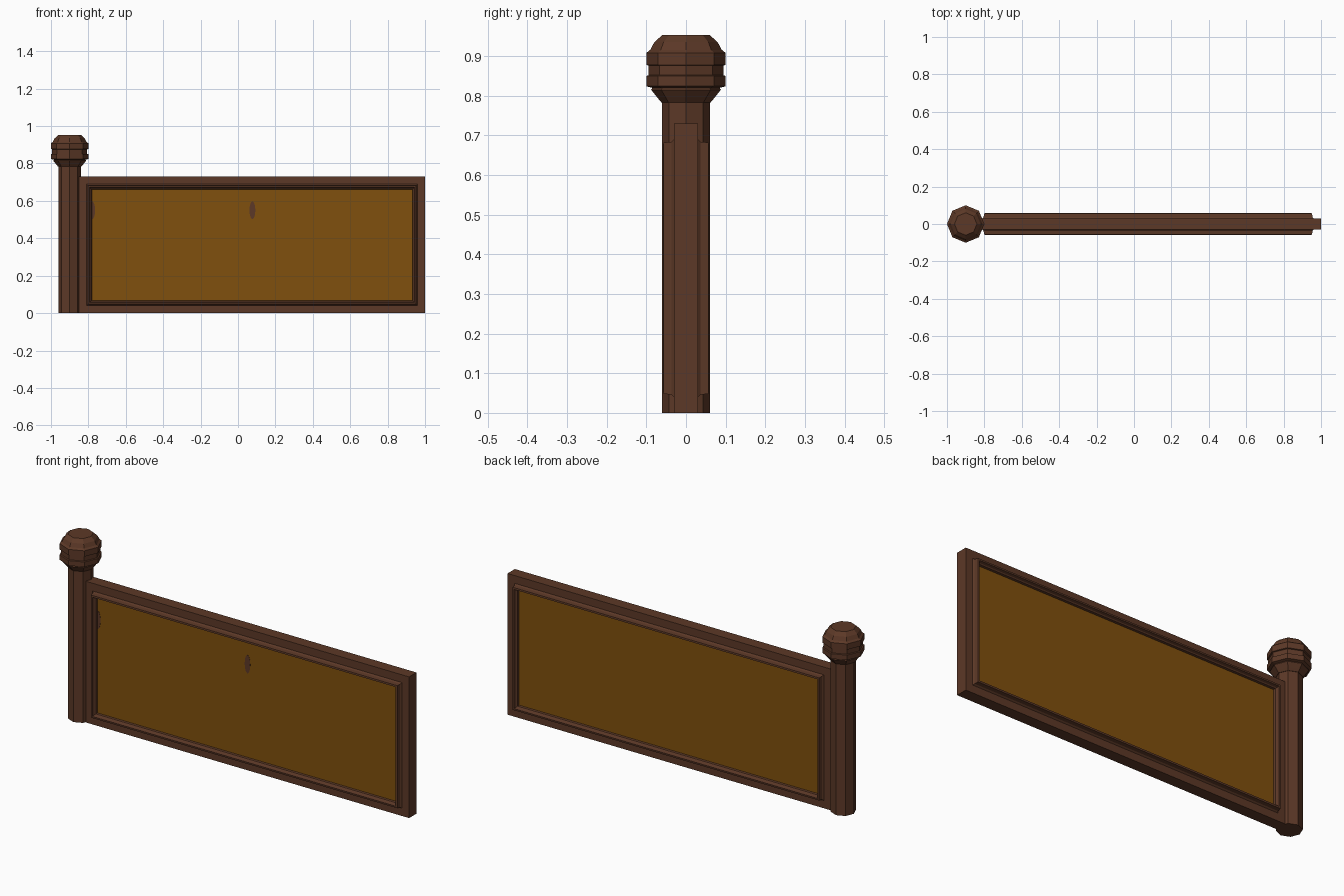
import bpy, bmesh, math

if "Cube" in bpy.data.objects:
    bpy.data.objects.remove(bpy.data.objects["Cube"])


def material(name, rgb):
    m = bpy.data.materials.new(name)
    m.diffuse_color = (*rgb, 1)
    m.use_nodes = True
    m.node_tree.nodes["Principled BSDF"].inputs["Base Color"].default_value = m.diffuse_color
    return m


BROWN = material("dark_brown_wood", (0.107, 0.040, 0.020))
AMBER = material("amber_panel", (0.215, 0.080, 0.004))


def finish(bm, name, mat):
    bmesh.ops.recalc_face_normals(bm, faces=bm.faces)
    me = bpy.data.meshes.new(name)
    bm.to_mesh(me)
    bm.free()
    me.materials.append(mat)
    ob = bpy.data.objects.new(name, me)
    bpy.context.collection.objects.link(ob)
    return ob


def bridge(bm, a, b):
    n = len(a)
    for i in range(n):
        bm.faces.new((a[i], a[(i + 1) % n], b[(i + 1) % n], b[i]))


def turned(name, profile, x, sides=8):
    """Faceted turned part from (radius, height) pairs."""
    bm = bmesh.new()
    rings = [[bm.verts.new((x + r * math.cos(k * math.tau / sides),
                            r * math.sin(k * math.tau / sides), z))
              for k in range(sides)] for r, z in profile]
    for a, b in zip(rings, rings[1:]):
        bridge(bm, a, b)
    bm.faces.new(rings[0])
    bm.faces.new(rings[-1])
    return finish(bm, name, BROWN)


def box(name, x0, x1, y0, y1, z0, z1, mat):
    bm = bmesh.new()
    bmesh.ops.create_cube(bm, size=1)
    for v in bm.verts:
        v.co = (x1 if v.co.x > 0 else x0, y1 if v.co.y > 0 else y0, z1 if v.co.z > 0 else z0)
    return finish(bm, name, mat)


# Octagonal post and its grooved ball finial
turned("post", [(0.06, 0), (0.06, 0.79)], -0.9)
turned("post_finial", [
    (0.062, 0.783), (0.072, 0.795), (0.088, 0.815), (0.085, 0.820),
    (0.100, 0.824), (0.100, 0.850), (0.100, 0.872), (0.094, 0.846),
    (0.094, 0.876), (0.100, 0.876), (0.100, 0.905), (0.092, 0.914),
    (0.090, 0.914), (0.080, 0.935), (0.060, 0.953)][:6] + [
    (0.094, 0.852), (0.094, 0.876), (0.100, 0.878), (0.100, 0.908),
    (0.090, 0.916), (0.080, 0.935), (0.060, 0.953)], -0.9)

# Moulded rectangular frame: the cross-section (inset, depth) runs front to back
front = [(0, 0.03), (0.040, 0.03), (0.046, 0.037), (0.048, 0.057),
         (0.057, 0.058), (0.061, 0.046), (0.066, 0.042), (0.069, 0.028)]
section = [(d, -y) for d, y in front] + [(d, y) for d, y in reversed(front)]
bm = bmesh.new()
X0, X1, Z1 = -0.85, 1.0, 0.73
rects = [[bm.verts.new((x, y, z)) for x, z in
          ((X0 + d, d), (X1 - d, d), (X1 - d, Z1 - d), (X0 + d, Z1 - d))]
         for d, y in section]
for a, b in zip(rects, rects[1:] + rects[:1]):
    bridge(bm, a, b)
finish(bm, "panel_frame", BROWN)

# Recessed amber panel
box("panel", X0 + 0.066, X1 - 0.066, -0.032, 0.032, 0.066, Z1 - 0.066, AMBER)


# Small dark knots on the front of the panel
def knot(name, x, start, end):
    bm = bmesh.new()
    pts = [start + (end - start) * k / 12 for k in range(13 if end - start < 6 else 12)]
    rings = [[bm.verts.new((x + 0.016 * math.cos(t), y, 0.55 + 0.048 * math.sin(t)))
              for t in pts] for y in (-0.033, -0.030)]
    bridge(bm, *rings)
    for r in rings:
        bm.faces.new(r)
    finish(bm, name, BROWN)


knot("panel_knot_middle", 0.077, 0, math.tau)
knot("panel_knot_left", -0.780, -math.pi / 2, math.pi / 2)
